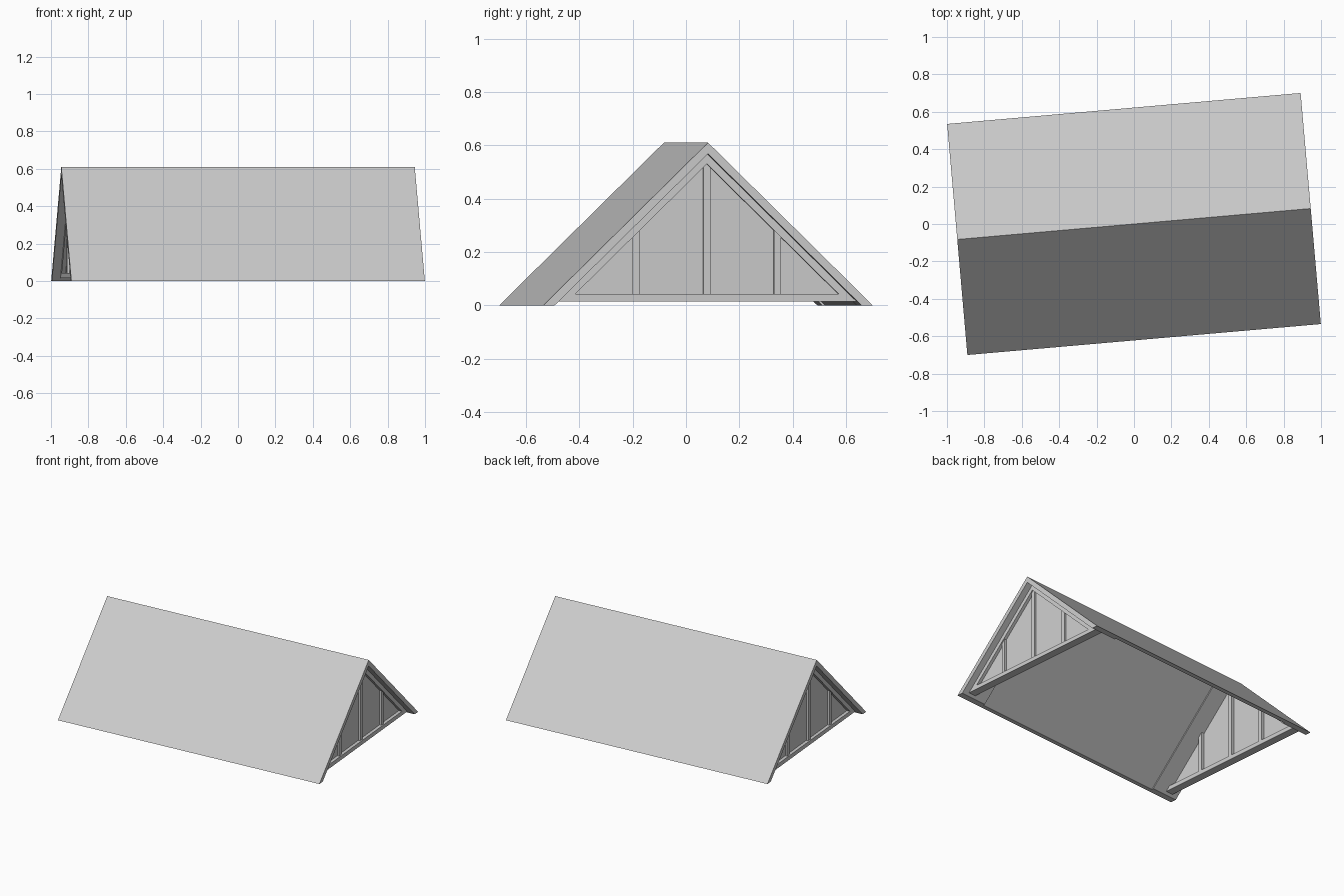
import bpy, bmesh
from math import radians
from mathutils import Matrix

if "Cube" in bpy.data.objects:
    bpy.data.objects.remove(bpy.data.objects["Cube"])

TURN = Matrix.Rotation(radians(5), 4, 'Z')
HALF = 0.9485            # half length along the ridge
SLOPE = 0.61 / 0.62


def prism(name, profile, spans):
    """Extrude a (y, z) profile between each pair of x values."""
    bm = bmesh.new()
    for x0, x1 in spans:
        a = [bm.verts.new((x0, y, z)) for y, z in profile]
        b = [bm.verts.new((x1, y, z)) for y, z in profile]
        n = len(profile)
        bm.faces.new(a)
        bm.faces.new(b[::-1])
        for i in range(n):
            j = (i + 1) % n
            bm.faces.new((a[i], b[i], b[j], a[j]))
    bmesh.ops.recalc_face_normals(bm, faces=bm.faces)
    bm.transform(TURN)
    me = bpy.data.meshes.new(name)
    bm.to_mesh(me)
    bm.free()
    ob = bpy.data.objects.new(name, me)
    bpy.context.collection.objects.link(ob)
    return ob


def chevron(outer, inner, base=0.0):
    """Upside-down V between two apex heights, cut level at the base."""
    o, i = (outer - base) / SLOPE, (inner - base) / SLOPE
    return [(-o, base), (0, outer), (o, base), (i, base), (0, inner), (-i, base)]


# Roof slabs: thicker end bands, slightly thinner middle
BAND = HALF - 0.2
prism("roof_ends", chevron(0.61, 0.568), [(-HALF, -BAND), (BAND, HALF)])
prism("roof_middle", chevron(0.61, 0.58), [(-BAND, BAND)])

for side, s in (("left", -1), ("right", 1)):
    def span(front, back):
        return [(s * (HALF - front), s * (HALF - back))]

    # Gable rafters and tie beam
    prism(side + "_rafters", chevron(0.568, 0.53, 0.015), span(0.045, 0.07))
    w0, w1 = (0.568 - 0.015) / SLOPE, (0.568 - 0.043) / SLOPE
    prism(side + "_tie_beam", [(-w0, 0.015), (w0, 0.015), (w1, 0.043), (-w1, 0.043)],
          span(0.045, 0.1))

    # Recessed gable panel
    w = (0.568 - 0.035) / SLOPE
    prism(side + "_gable_panel", [(-w, 0.035), (w, 0.035), (0, 0.568)], span(0.067, 0.073))

    # Upright studs, tops cut to the roof pitch
    for label, y in (("front", -0.266), ("centre", 0), ("back", 0.266)):
        ya, yb = y - 0.013, y + 0.013
        top = [(yb, 0.568 - abs(yb) * SLOPE), (ya, 0.568 - abs(ya) * SLOPE)]
        if y == 0:
            top.insert(1, (0, 0.568))
        prism(f"{side}_{label}_stud", [(ya, 0.04), (yb, 0.04)] + top, span(0.053, 0.095))
